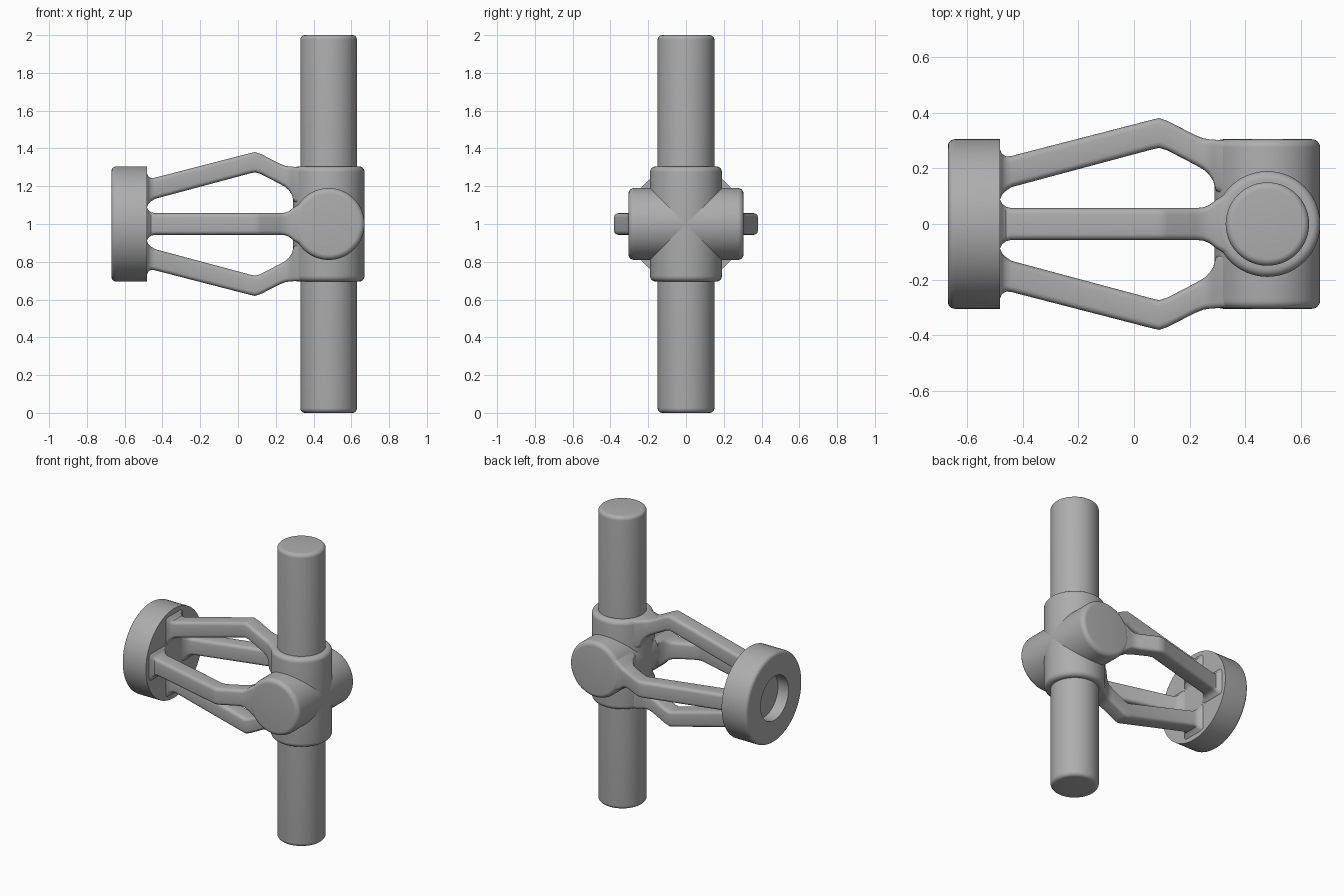
import bpy
import bmesh
from math import pi, cos, sin, radians
from mathutils import Matrix, Vector

cube = bpy.data.objects.get("Cube")
if cube:
    bpy.data.objects.remove(cube, do_unlink=True)

grey = bpy.data.materials.new("plain grey")
grey.use_nodes = True
COLOUR = (0.42, 0.42, 0.42, 1)
grey.diffuse_color = COLOUR
grey.node_tree.nodes["Principled BSDF"].inputs["Base Color"].default_value = COLOUR

HUB_X, MID_Z = 0.48, 1.0


def finish(name, bm, matrix):
    """Turn a bmesh into a smooth-shaded grey object."""
    bmesh.ops.remove_doubles(bm, verts=bm.verts, dist=1e-5)
    bmesh.ops.recalc_face_normals(bm, faces=bm.faces)
    bm.transform(matrix)
    mesh = bpy.data.meshes.new(name)
    bm.to_mesh(mesh)
    bm.free()
    mesh.materials.append(grey)
    for poly in mesh.polygons:
        poly.use_smooth = True
    mesh.set_sharp_from_angle(angle=radians(35))
    obj = bpy.data.objects.new(name, mesh)
    bpy.context.collection.objects.link(obj)
    return obj


def rounded(r, z, radius, side, steps=6):
    """Profile points for a rounded rim; side is -1 at the bottom, 1 at the top."""
    pts = []
    for i in range(steps + 1):
        a = i / steps * pi / 2
        pts.append((r - radius + radius * cos(a), z + side * radius * (sin(a) - 1)))
    return pts if side > 0 else pts[::-1]


def lathe(name, profile, matrix):
    """Revolve (radius, height) points around the local z axis."""
    bm = bmesh.new()
    verts = [bm.verts.new((r, 0, z)) for r, z in profile]
    edges = [bm.edges.new(pair) for pair in zip(verts, verts[1:])]
    bmesh.ops.spin(bm, geom=verts + edges, cent=(0, 0, 0), axis=(0, 0, 1),
                   angle=2 * pi, steps=72, use_merge=True)
    return finish(name, bm, matrix)


def bar(name, radius, half, rim, matrix):
    """Cylinder with both rims rounded."""
    profile = [(0, -half), *rounded(radius, -half, rim, -1),
               *rounded(radius, half, rim, 1), (0, half)]
    return lathe(name, profile, matrix)


# Upright shaft and the crossed hub around it
hub = Matrix.Translation((HUB_X, 0, MID_Z))
bar("upright_shaft", 0.15, 1.0, 0.025, hub)
bar("upright_hub", 0.19, 0.305, 0.03, hub)
bar("cross_hub", 0.19, 0.305, 0.03, hub @ Matrix.Rotation(pi / 2, 4, "X"))

# Flange disc with a blind bore in its outer face
flange = Matrix.Translation((-0.67, 0, MID_Z)) @ Matrix.Rotation(pi / 2, 4, "Y")
lathe("flange", [(0, 0.08), (0.15, 0.08), (0.15, 0), *rounded(0.305, 0, 0.025, -1),
                 (0.305, 0.187), (0, 0.187)], flange)

# Strut stations: x, inner edge, outer edge, half width; both ends flare
STATIONS = [
    (-0.50, 0.075, 0.28, 0.1), (-0.483, 0.085, 0.27, 0.09),
    (-0.475, 0.105, 0.252, 0.073), (-0.46, 0.12, 0.243, 0.062),
    (-0.44, 0.133, 0.245, 0.057), (0.06, 0.267, 0.374, 0.057),
    (0.09, 0.274, 0.381, 0.057), (0.12, 0.265, 0.371, 0.057),
    (0.22, 0.213, 0.32, 0.057), (0.25, 0.196, 0.308, 0.06),
    (0.27, 0.178, 0.305, 0.068), (0.285, 0.155, 0.304, 0.079),
    (0.295, 0.12, 0.303, 0.087), (0.34, 0.1, 0.3, 0.115),
]


def section(x, low, high, half, radius=0.022, steps=4):
    """Rounded rectangle across the strut."""
    pts = []
    corners = [(half, high), (-half, high), (-half, low), (half, low)]
    for k, (y, z) in enumerate(corners):
        cy = y - radius * (1 if y > 0 else -1)
        cz = z - radius * (1 if z == high else -1)
        for i in range(steps + 1):
            a = (k + i / steps) * pi / 2
            pts.append(Vector((x, cy + radius * cos(a), cz + radius * sin(a))))
    return pts


def strut(name, turn):
    bm = bmesh.new()
    rings = [[bm.verts.new(p) for p in section(*s)] for s in STATIONS]
    for a, b in zip(rings, rings[1:]):
        for i in range(len(a)):
            j = (i + 1) % len(a)
            bm.faces.new((a[i], a[j], b[j], b[i]))
    bm.faces.new(rings[0])
    bm.faces.new(rings[-1])
    finish(name, bm, Matrix.Translation((0, 0, MID_Z)) @ Matrix.Rotation(turn, 4, "X"))


# Four bent struts joining the flange to the hub
for i, side in enumerate(("top", "front", "bottom", "back")):
    strut(side + "_strut", i * pi / 2)
